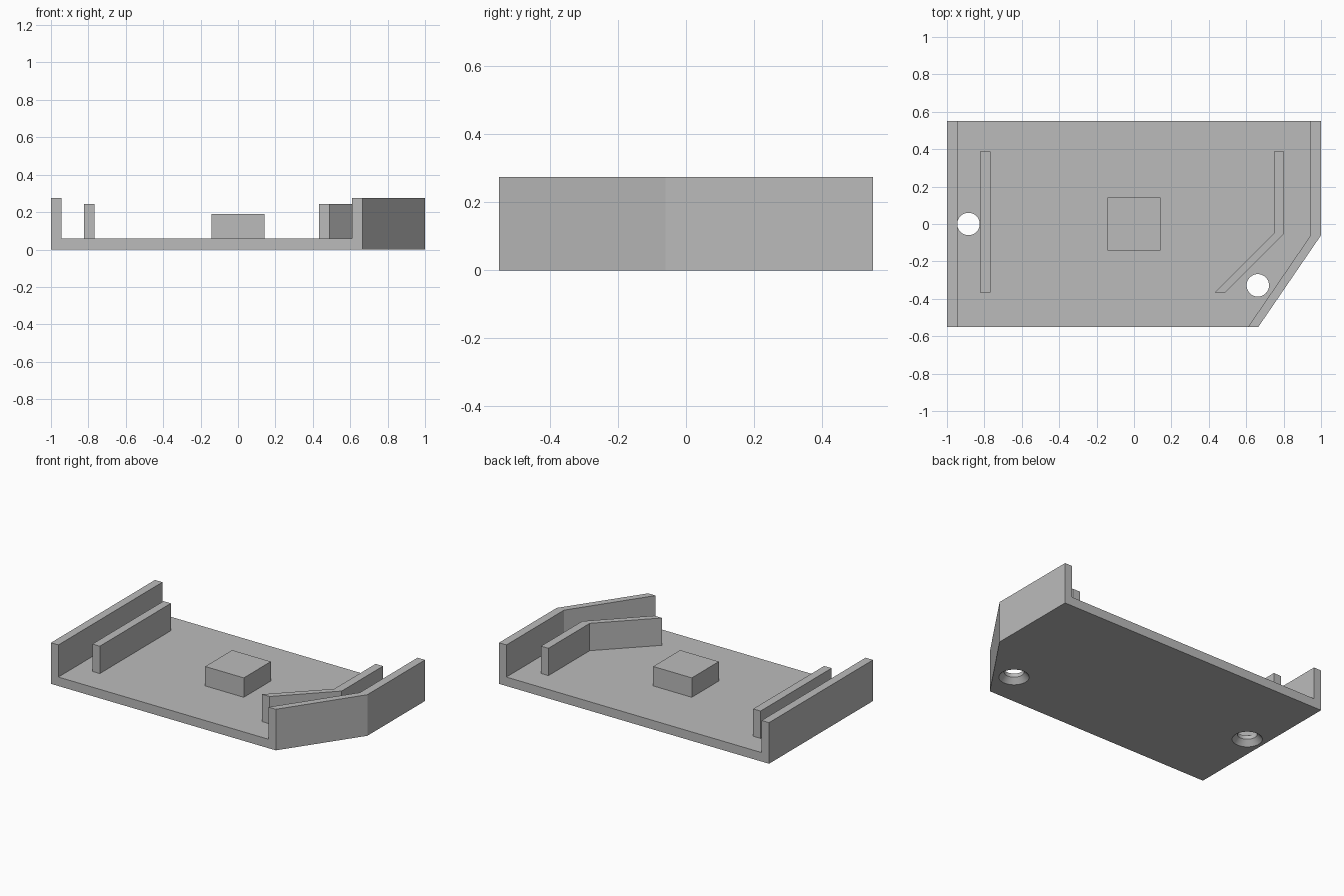
import bpy, bmesh, math

default_cube = bpy.data.objects.get("Cube")
if default_cube:
    bpy.data.objects.remove(default_cube, do_unlink=True)

# One plain grey plastic
grey = bpy.data.materials.new("plain_grey")
grey.use_nodes = True
colour = (0.5, 0.5, 0.5, 1)
grey.diffuse_color = colour
grey.node_tree.nodes["Principled BSDF"].inputs["Base Color"].default_value = colour

FLOOR, WALL_TOP, RAIL_TOP, BLOCK_TOP = 0.06, 0.275, 0.243, 0.19
HALF_Y, WALL = 0.55, 0.055


def add_object(name, bm):
    bmesh.ops.recalc_face_normals(bm, faces=bm.faces)
    mesh = bpy.data.meshes.new(name)
    bm.to_mesh(mesh)
    bm.free()
    mesh.materials.append(grey)
    obj = bpy.data.objects.new(name, mesh)
    bpy.context.collection.objects.link(obj)
    return obj


def prism(name, outline, z0, z1):
    """Extrude a flat outline from z0 up to z1."""
    bm = bmesh.new()
    face = bm.faces.new([bm.verts.new((x, y, z0)) for x, y in outline])
    top = bmesh.ops.extrude_face_region(bm, geom=[face])["geom"]
    verts = [v for v in top if isinstance(v, bmesh.types.BMVert)]
    bmesh.ops.translate(bm, verts=verts, vec=(0, 0, z1 - z0))
    return add_object(name, bm)


def rect(x0, y0, x1, y1):
    return [(x0, y0), (x1, y0), (x1, y1), (x0, y1)]


def screw_cutter(name, x, y, segments=48):
    """Countersunk hole: a cone below, a straight bore above."""
    bm = bmesh.new()
    rings = []
    for r, z in ((0.1, -0.01), (0.06, 0.035), (0.06, 0.1)):
        angles = [math.tau * i / segments for i in range(segments)]
        rings.append([bm.verts.new((x + r * math.cos(a), y + r * math.sin(a), z))
                      for a in angles])
    for low, high in zip(rings, rings[1:]):
        for i in range(segments):
            j = (i + 1) % segments
            bm.faces.new((low[i], low[j], high[j], high[i]))
    bm.faces.new(rings[0])
    bm.faces.new(rings[-1])
    cutter = add_object(name, bm)
    cutter.hide_render = True
    return cutter


# Base plate with a chamfered front corner
base = prism("base_plate", [(-1, -HALF_Y), (0.665, -HALF_Y), (1, -0.06),
                            (1, HALF_Y), (-1, HALF_Y)], 0, FLOOR)

# Screw holes cut through the base
cutters = [screw_cutter("screw_hole_right", -0.885, 0),
           screw_cutter("screw_hole_left", 0.662, -0.328)]
for cutter in cutters:
    mod = base.modifiers.new(cutter.name, "BOOLEAN")
    mod.operation = "DIFFERENCE"
    mod.solver = "EXACT"
    mod.object = cutter
bpy.context.view_layer.objects.active = base
base.select_set(True)
for mod in list(base.modifiers):
    bpy.ops.object.modifier_apply(modifier=mod.name)
for cutter in cutters:
    bpy.data.objects.remove(cutter, do_unlink=True)
bpy.ops.object.shade_smooth_by_angle(angle=math.radians(25))

# Outer walls
prism("right_wall", rect(-1, -HALF_Y, -1 + WALL, HALF_Y), FLOOR, WALL_TOP)
prism("left_wall", [(0.61, -HALF_Y), (0.665, -HALF_Y), (1, -0.06), (1, HALF_Y),
                    (1 - WALL, HALF_Y), (1 - WALL, -0.06)], FLOOR, WALL_TOP)

# Inner rails
prism("right_rail", rect(-0.823, -0.365, -0.768, 0.387), FLOOR, RAIL_TOP)
prism("left_rail", [(0.433, -0.365), (0.49, -0.365), (0.803, -0.05), (0.803, 0.387),
                    (0.748, 0.387), (0.748, -0.05)], FLOOR, RAIL_TOP)

# Centre block
prism("centre_block", rect(-0.143, -0.143, 0.143, 0.143), FLOOR, BLOCK_TOP)
